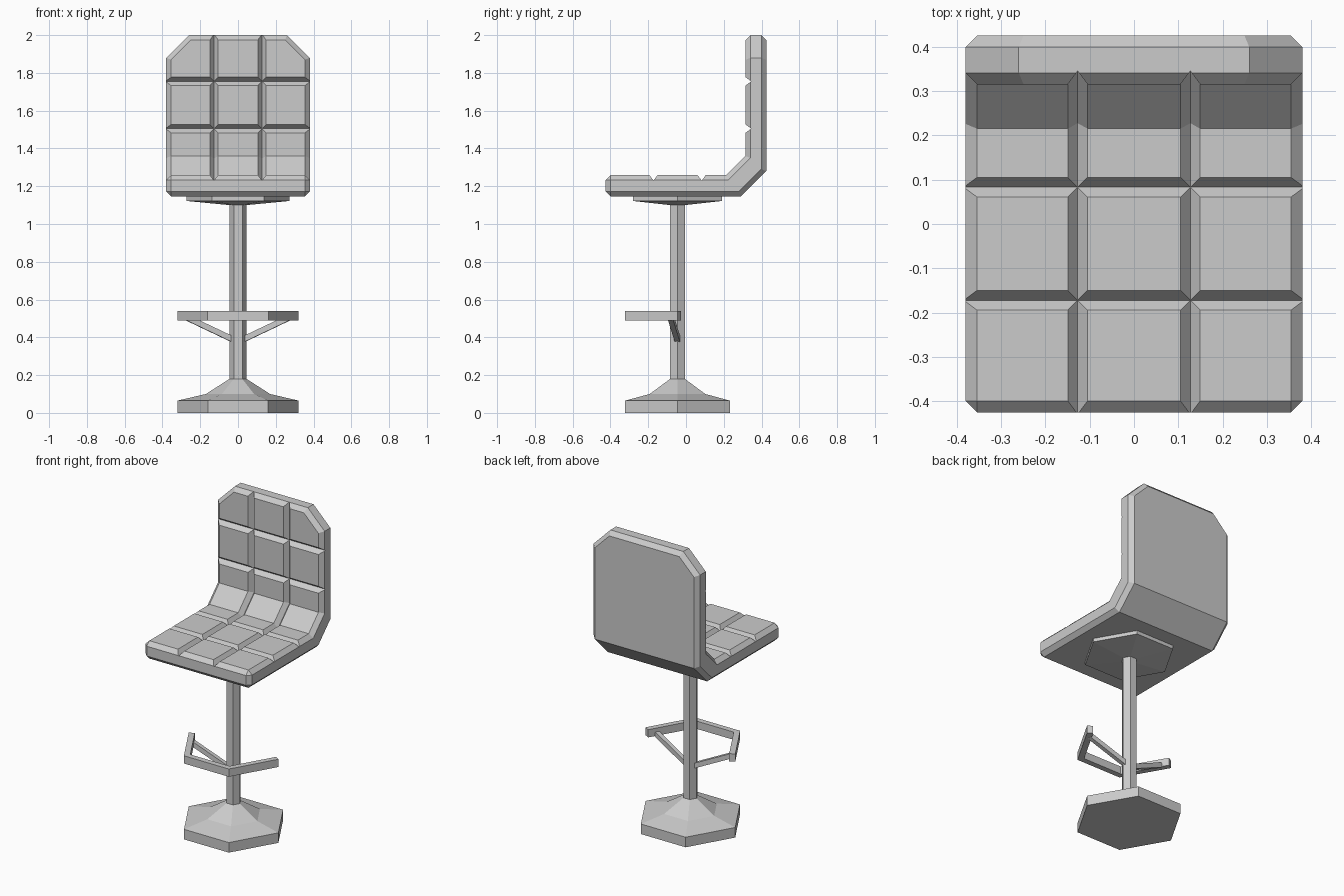
import bpy, bmesh
from math import sin, cos, pi, radians
from mathutils import Vector

if "Cube" in bpy.data.objects:
    bpy.data.objects.remove(bpy.data.objects["Cube"])

CY = -0.045  # pedestal axis sits slightly forward


def make(name, bm):
    bmesh.ops.recalc_face_normals(bm, faces=bm.faces[:])
    me = bpy.data.meshes.new(name)
    bm.to_mesh(me)
    bm.free()
    ob = bpy.data.objects.new(name, me)
    bpy.context.collection.objects.link(ob)
    return ob


def skin(bm, rings):
    """Join rings of points into a closed solid."""
    vs = [[bm.verts.new(p) for p in r] for r in rings]
    n = len(vs[0])
    for a, b in zip(vs, vs[1:]):
        for i in range(n):
            bm.faces.new((a[i], a[(i + 1) % n], b[(i + 1) % n], b[i]))
    bm.faces.new(vs[0][::-1])
    bm.faces.new(vs[-1])


def hex_lathe(name, profile):
    bm = bmesh.new()
    skin(bm, [[(r * cos(k * pi / 3), CY + r * sin(k * pi / 3), z) for k in range(6)]
              for r, z in profile])
    return make(name, bm)


def sweep(name, path, side, section):
    """Sweep (side, normal) section along a planar path with mitred corners."""
    pts, side = [Vector(p) for p in path], Vector(side).normalized()
    norms = [side.cross((b - a).normalized()) for a, b in zip(pts, pts[1:])]
    rings = []
    for i, p in enumerate(pts):
        a, b = norms[max(i - 1, 0)], norms[min(i, len(norms) - 1)]
        m = (a + b).normalized()
        m = m / m.dot(a)
        rings.append([p + side * u + m * v for u, v in section])
    bm = bmesh.new()
    skin(bm, rings)
    return make(name, bm)


def rect(u, v):
    return [(-u, -v), (u, -v), (u, v), (-u, v)]


# pedestal
hex_lathe("base", [(0.32, 0), (0.32, 0.065), (0.17, 0.10), (0.045, 0.18)])
hex_lathe("column", [(0.045, 0.17), (0.045, 1.12)])
hex_lathe("seat_plate", [(0.045, 1.10), (0.273, 1.122), (0.273, 1.15)])

# footrest bar and its struts
sweep("footrest", [(-0.305, -0.036, 0.515), (-0.15, -0.305, 0.515),
                   (0.15, -0.305, 0.515), (0.305, -0.036, 0.515)],
      (0, 0, 1), rect(0.025, 0.018))
for s, label in ((-1, "left"), (1, "right")):
    a, b = Vector((s * 0.03, CY, 0.39)), Vector((s * 0.268, -0.08, 0.503))
    sweep(label + "_footrest_strut", [a, b],
          (b - a).cross(Vector((0, 0, 1))), rect(0.014, 0.015))

# padded seat and back as one bent slab
slab = [(-0.425, 1.145), (0.29, 1.145), (0.425, 1.28), (0.425, 2.0),
        (0.315, 2.0), (0.315, 1.36), (0.215, 1.26), (-0.425, 1.26)]
bm = bmesh.new()
skin(bm, [[(x, y, z) for y, z in slab] for x in (-0.38, 0.38)])
for s in (-1, 1):  # clipped top corners
    bmesh.ops.bisect_plane(bm, geom=bm.verts[:] + bm.edges[:] + bm.faces[:],
                           plane_co=(s * 0.38, 0, 1.88), plane_no=(s, 0, 1),
                           clear_outer=True)
    bmesh.ops.holes_fill(bm, edges=[e for e in bm.edges if e.is_boundary])
seat = make("seat", bm)
bev = seat.modifiers.new("edges", 'BEVEL')
bev.width, bev.segments = 0.026, 1
bev.limit_method, bev.angle_limit = 'ANGLE', radians(60)

# V grooves between the cushion panels
vee = [(0, -0.03), (0.046, 0.032), (-0.046, 0.032)]
cutters = [sweep("long_groove", [(x, -0.5, 1.26), (x, 0.215, 1.26), (x, 0.315, 1.36),
                                 (x, 0.315, 2.1)], (1, 0, 0), vee)
           for x in (-0.127, 0.127)]
for y in (-0.172, 0.083):
    cutters.append(sweep("seat_groove", [(-0.5, y, 1.26), (0.5, y, 1.26)], (0, -1, 0),
                         [(u, -v) for u, v in vee]))
for z in (1.505, 1.755):
    cutters.append(sweep("back_groove", [(-0.5, 0.315, z), (0.5, 0.315, z)], (0, 0, 1),
                         [(u, -v) for u, v in vee]))
# orient cross grooves so the V always opens away from the padding
for c in cutters[2:]:
    tip = c.data.vertices[0].co
    inside = tip.z < 1.26 if c.name.startswith("seat") else tip.y > 0.315
    if not inside:
        axis, level = (2, 1.26) if c.name.startswith("seat") else (1, 0.315)
        for v in c.data.vertices:
            v.co[axis] = 2 * level - v.co[axis]
        c.data.flip_normals()
for c in cutters:
    m = seat.modifiers.new("groove", 'BOOLEAN')
    m.operation, m.solver, m.object = 'DIFFERENCE', 'EXACT', c
    c.hide_render = True
    c.display_type = 'WIRE'
